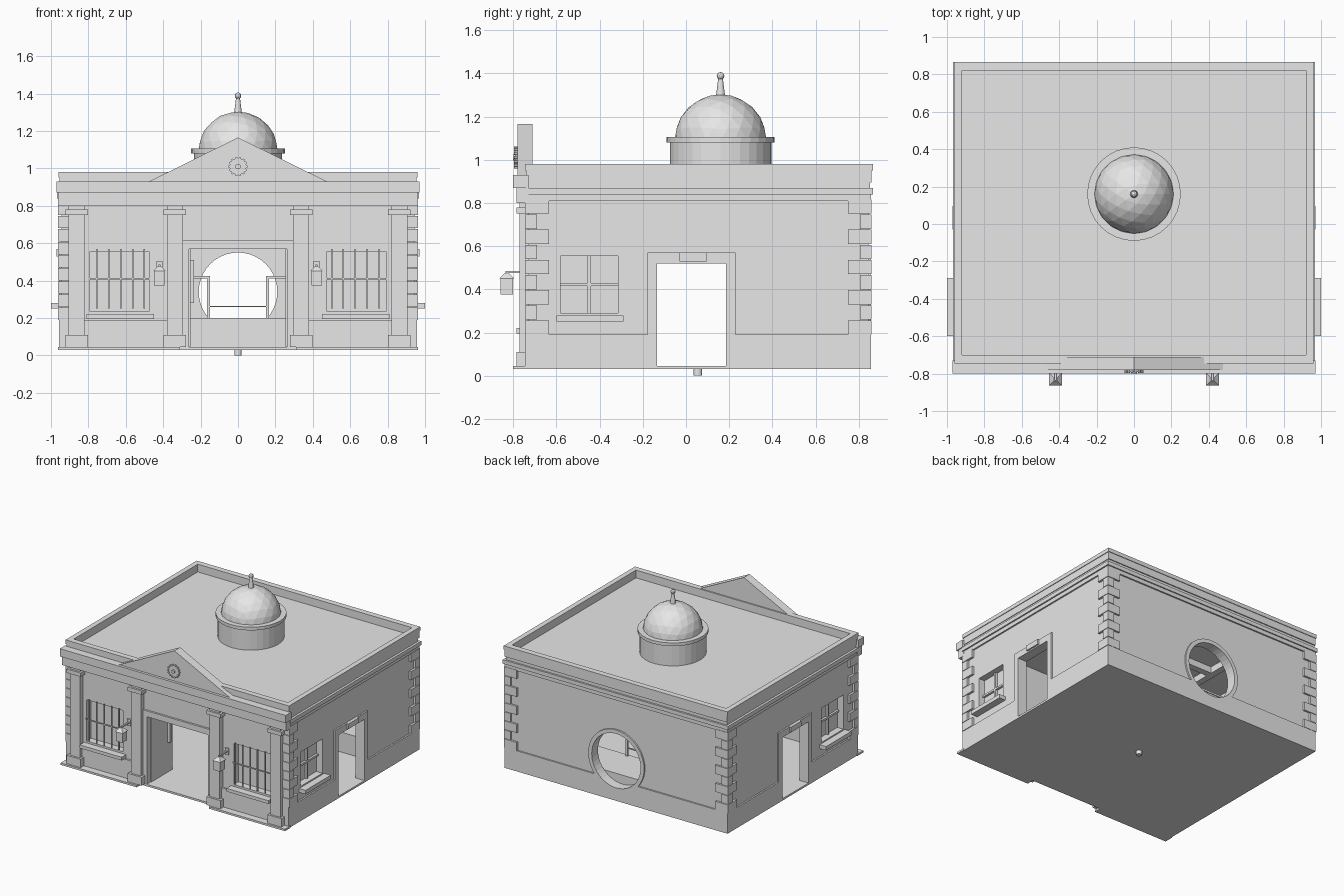
import bpy, bmesh, math
from mathutils import Matrix, Vector

if "Cube" in bpy.data.objects:
    bpy.data.objects.remove(bpy.data.objects["Cube"])

stone = bpy.data.materials.new("pale_grey_stone")
stone.diffuse_color = (0.8, 0.8, 0.8, 1)
stone.use_nodes = True
stone.node_tree.nodes["Principled BSDF"].inputs["Base Color"].default_value = stone.diffuse_color


def finish(name, bm):
    bmesh.ops.recalc_face_normals(bm, faces=bm.faces)
    me = bpy.data.meshes.new(name)
    bm.to_mesh(me)
    bm.free()
    me.materials.append(stone)
    ob = bpy.data.objects.new(name, me)
    bpy.context.collection.objects.link(ob)
    return ob


def add_box(bm, x0, x1, y0, y1, z0, z1):
    m = Matrix.Translation(((x0 + x1) / 2, (y0 + y1) / 2, (z0 + z1) / 2))
    m = m @ Matrix.Diagonal((abs(x1 - x0), abs(y1 - y0), abs(z1 - z0), 1))
    bmesh.ops.create_cube(bm, size=1, matrix=m)


def boxes(name, *dims, mirror=False):
    """Boxes given as x0, x1, y0, y1, z0, z1, optionally repeated on -x."""
    bm = bmesh.new()
    for d in dims:
        add_box(bm, *d)
        if mirror:
            add_box(bm, -d[1], -d[0], *d[2:])
    return finish(name, bm)


def cone(bm, loc, r1, r2, h, n=16, axis='Z', turn=0):
    m = Matrix.Translation(loc)
    if axis == 'Y':
        m = m @ Matrix.Rotation(math.pi / 2, 4, 'X')
    m = m @ Matrix.Rotation(turn, 4, 'Z')
    bmesh.ops.create_cone(bm, cap_ends=True, segments=n, radius1=r1, radius2=r2, depth=h, matrix=m)


def cylinder(name, loc, r, h, n=32, axis='Z', r2=None):
    bm = bmesh.new()
    cone(bm, loc, r, r if r2 is None else r2, h, n, axis)
    return finish(name, bm)


def cut(ob, cutters):
    bpy.context.view_layer.objects.active = ob
    for c in cutters:
        mod = ob.modifiers.new("cut", 'BOOLEAN')
        mod.operation, mod.solver, mod.object = 'DIFFERENCE', 'EXACT', c
        bpy.ops.object.modifier_apply(modifier=mod.name)


def frame(name, outer, inner):
    """Box with a box-shaped hole."""
    ob, c = boxes(name, outer), boxes("cutter", inner)
    cut(ob, [c])
    bpy.data.objects.remove(c)
    return ob


# Walls and plinth with openings
walls = boxes("walls", (-.945, .945, -.73, .845, .03, .92))
room = boxes("room_cutter", (-.88, .88, -.66, .78, .045, .88))
openings = [
    boxes("door_cutter", (-.262, .262, -.9, -.5, .045, .57)),
    boxes("side_door_cutter", (-1.2, 1.2, -.135, .185, .045, .52)),
    boxes("side_window_cutter", (-1.2, 1.2, -.58, -.315, .29, .555)),
    boxes("front_window_cutter", (.475, .79, -.9, -.5, .235, .555), mirror=True),
    cylinder("round_cutter", (0, .8, .34), .21, .4, 40, 'Y'),
]
cut(walls, [room] + openings)
plinth = frame("plinth", (-.957, .957, -.745, .857, .03, .19), (-.94, .94, -.725, .84, 0, .3))
ring = cylinder("round_window_frame", (0, .835, .34), .24, .044, 40, 'Y')
ring_gap = cylinder("ring_gap_cutter", (0, .85, .34), .235, .2, 40, 'Y')
cut(plinth, openings[:2] + [ring_gap])
cut(ring, openings[-1:])
for c in [room, ring_gap] + openings:
    bpy.data.objects.remove(c)

# Front base ledges and drain stub below the floor
boxes("front_ledge", (.31, .963, -.80, -.73, .03, .045), mirror=True)
cylinder("floor_drain", (0, .055, .016), .02, .032, 16)

# Quoins: alternating long and short corner blocks
bm = bmesh.new()
h = .63 / 9
for i in range(9):
    s = .11 if i % 2 == 0 else .055
    z0, z1 = .19 + i * h, .19 + (i + 1) * h - .004
    for sx in (-1, 1):
        xa, xb = sorted((sx * .962, sx * (.962 - s)))
        add_box(bm, xa, xb, -.745, -.72, z0, z1)
        add_box(bm, xa, xb, .835, .86, z0, z1)
        xa, xb = sorted((sx * .962, sx * .93))
        add_box(bm, xa, xb, -.745, -.745 + s, z0, z1)
        add_box(bm, xa, xb, .86 - s, .86, z0, z1)
finish("quoins", bm)

# Cornice mouldings and parapet around the roof
hole = (-.92, .92, -.70, .82, .5, 1.2)
frame("cornice_lower", (-.957, .957, -.738, .857, .81, .84), hole)
frame("cornice_band", (-.968, .968, -.74, .866, .84, .87), hole)
frame("frieze", (-.95, .95, -.735, .852, .87, .895), hole)
frame("parapet", (-.955, .955, -.74, .86, .895, .95), hole)
frame("parapet_cap", (-.96, .96, -.745, .865, .95, .98), hole)
boxes("entablature", (-.963, .963, -.785, -.73, .80, .87), (-.97, .97, -.80, -.73, .87, .93))

# Pediment
bm = bmesh.new()
tri = [bm.verts.new((x, -.78, z)) for x, z in ((-.475, .93), (.475, .93), (0, 1.165))]
face = bm.faces.new(tri)
ext = bmesh.ops.extrude_face_region(bm, geom=[face])
bmesh.ops.translate(bm, vec=(0, .07, 0), verts=[v for v in ext["geom"] if isinstance(v, bmesh.types.BMVert)])
finish("pediment", bm)

# Rosette with small petals
bm = bmesh.new()
cone(bm, (0, -.785, 1.01), .045, .045, .012, 24, 'Y')
cone(bm, (0, -.793, 1.01), .014, .014, .016, 12, 'Y')
for i in range(14):
    a = i * math.tau / 14
    cone(bm, (.045 * math.cos(a), -.788, 1.01 + .045 * math.sin(a)), .007, .007, .016, 6, 'Y')
finish("rosette", bm)

# Pilasters
for x, label in ((.8625, "outer"), (.3375, "inner")):
    boxes(label + "_pilasters",
          (x - .043, x + .043, -.77, -.72, .05, .80),
          (x - .060, x + .060, -.785, -.72, .75, .78),
          (x - .060, x + .060, -.785, -.72, .045, .11), mirror=True)

# Front door surround and open leaves
boxes("door_jambs", (.262, .295, -.745, -.66, .04, .615), mirror=True)
boxes("door_lintel", (-.262, .262, -.745, -.66, .57, .615))
boxes("door_leaves", (.255, .268, -.70, -.44, .047, .568), mirror=True)
boxes("door_handle", (-.255, -.235, -.50, -.48, .28, .51))

# Side doors
boxes("side_door_frames",
      (.93, .957, -.178, -.135, .03, .57), (.93, .957, .185, .23, .03, .57),
      (.93, .957, -.135, .185, .52, .57), (.95, .97, -.03, .095, .53, .57), mirror=True)

# Side windows: sill, pane and glazing bars
boxes("side_sills", (.93, 1.0, -.60, -.29, .25, .28), mirror=True)
boxes("side_panes", (.885, .893, -.585, -.31, .285, .56), mirror=True)
boxes("side_glazing_bars", (.89, .91, -.455, -.44, .29, .555),
      (.89, .91, -.58, -.315, .415, .43), mirror=True)

# Front windows: sill, pane and iron bars
boxes("front_sills", (.45, .81, -.785, -.72, .195, .22), mirror=True)
boxes("front_panes", (.47, .795, -.675, -.667, .23, .56), mirror=True)
boxes("iron_bars", (.475, .79, -.745, -.737, .407, .415),
      *[(x - .004, x + .004, -.75, -.742, .25, .57) for x in (.50, .563, .627, .69, .755)], mirror=True)

# Lanterns on wall arms
bm = bmesh.new()
for x in (-.42, .42):
    add_box(bm, x - .028, x + .028, -.858, -.802, .375, .45)
    cone(bm, (x, -.83, .463), .048, .012, .026, 4, turn=math.pi / 4)
    add_box(bm, x - .006, x + .006, -.836, -.73, .476, .486)
    add_box(bm, x - .015, x + .015, -.74, -.72, .455, .505)
finish("lanterns", bm)

# Drum, ring, faceted dome and finial
C = (0, .16)
cylinder("dome_drum", (*C, 1.0), .235, .17, 32)
cylinder("dome_ring", (*C, 1.093), .25, .025, 32)
bm = bmesh.new()
bmesh.ops.create_icosphere(bm, subdivisions=3, radius=.213, matrix=Matrix.Translation((*C, 1.09)))
bmesh.ops.bisect_plane(bm, geom=bm.verts[:] + bm.edges[:] + bm.faces[:], plane_co=(0, 0, 1.09),
                       plane_no=(0, 0, -1), clear_outer=True)
finish("dome", bm)
bm = bmesh.new()
cone(bm, (*C, 1.335), .021, .011, .08, 12)
bmesh.ops.create_icosphere(bm, subdivisions=2, radius=.018, matrix=Matrix.Translation((*C, 1.388)))
finish("finial", bm)

# Interior: raised platform, railing and ceiling beams
boxes("platform", (-.88, .88, .48, .78, .045, .2))
boxes("railing", (.15, .165, .49, .505, .2, .425), (.15, .88, .49, .505, .41, .425), mirror=True)
boxes("low_rail", (-.15, .15, .49, .50, .258, .265))
boxes("ceiling_beams", (-.62, -.57, -.66, .78, .83, .88), (-.57, .88, .12, .17, .83, .88))
